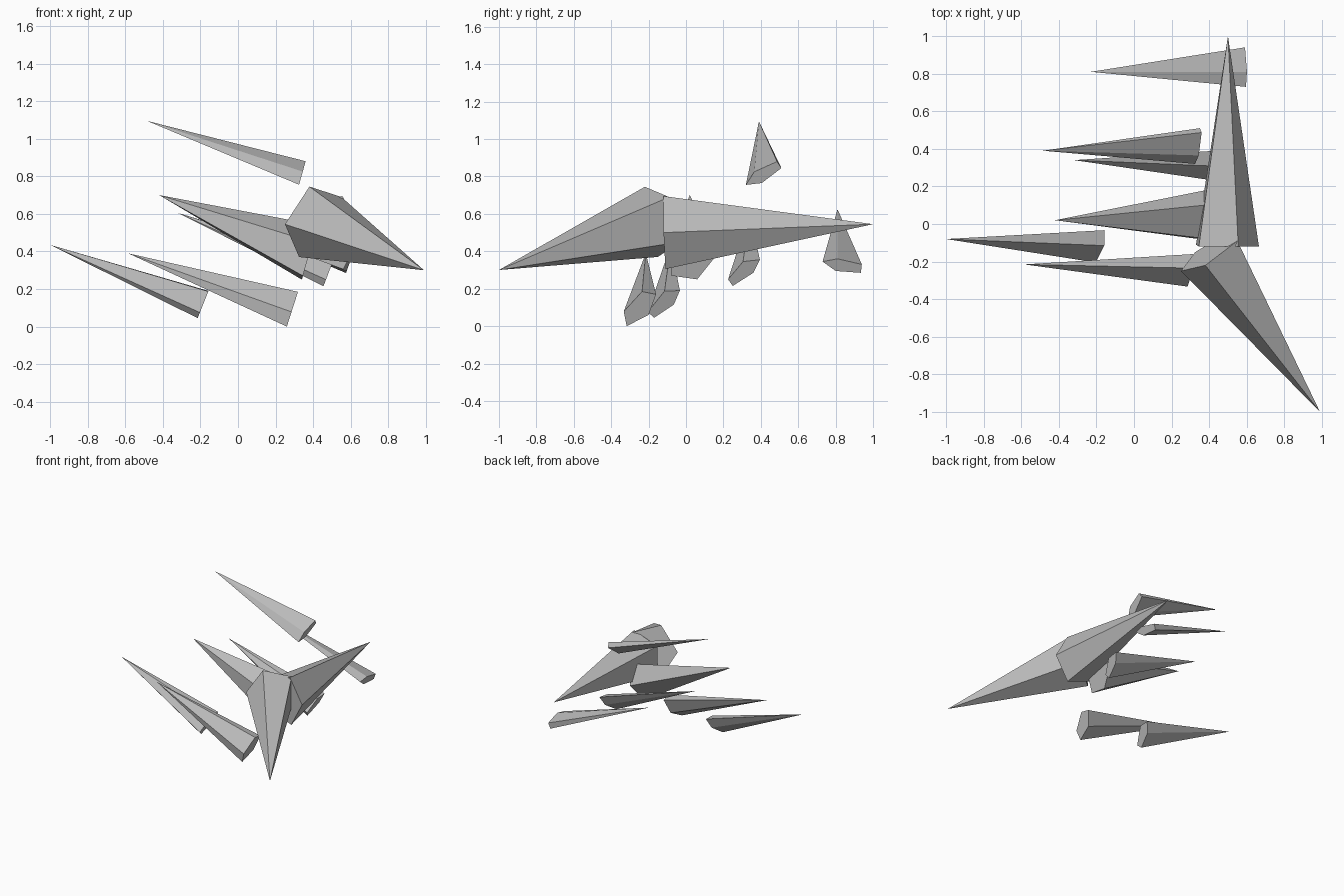
import bpy, bmesh
from mathutils import Vector

grey = bpy.data.materials.new("stone_grey")
grey.diffuse_color = (0.5, 0.5, 0.5, 1)


def spike(name, tip, ring):
    """Closed five-sided spike: a base ring joined to a tip."""
    bm = bmesh.new()
    apex = bm.verts.new(Vector(tip))
    base = [bm.verts.new(Vector(p)) for p in ring]
    bm.faces.new(base)
    for a, b in zip(base, base[1:] + base[:1]):
        bm.faces.new((b, a, apex))
    bmesh.ops.recalc_face_normals(bm, faces=bm.faces)
    mesh = bpy.data.meshes.new(name)
    bm.to_mesh(mesh)
    bm.free()
    mesh.materials.append(grey)
    obj = bpy.data.objects.new(name, mesh)
    bpy.context.collection.objects.link(obj)


def side_spike(name, tip, x_low, lean, section):
    """Spike pointing to -x; its base leans with height from its lowest point."""
    low = min(z for y, z in section)
    spike(name, tip, [(x_low + lean * (z - low), y, z) for y, z in section])


# Two large spikes meeting at their bases
spike("large_rear_spike", (0.50, 1.0, 0.545),
      [(0.555, -0.12, 0.695), (0.345, -0.12, 0.62), (0.33, -0.11, 0.39),
       (0.56, -0.11, 0.305), (0.665, -0.12, 0.50)])
spike("large_front_spike", (0.99, -1.0, 0.30),
      [(0.38, -0.22, 0.745), (0.25, -0.25, 0.545), (0.325, -0.15, 0.37),
       (0.52, -0.03, 0.45), (0.55, -0.09, 0.69)])

# Small spikes pointing sideways; sections are (y, z) around each base
side_spike("top_spike", (-0.485, 0.39, 1.095), 0.325, 0.28,
           [(0.32, 0.755), (0.405, 0.765), (0.51, 0.845), (0.487, 0.88), (0.365, 0.825)])
side_spike("middle_spike", (-0.42, 0.02, 0.70), 0.34, 0.28,
           [(-0.08, 0.27), (0.06, 0.25), (0.18, 0.40), (0.105, 0.54), (-0.08, 0.45)])
side_spike("inner_spike", (-0.32, 0.34, 0.605), 0.455, 0.38,
           [(0.225, 0.25), (0.25, 0.215), (0.36, 0.285), (0.395, 0.355), (0.305, 0.345)])
side_spike("outer_spike", (-1.0, -0.08, 0.435), -0.215, 0.40,
           [(-0.205, 0.075), (-0.17, 0.045), (-0.065, 0.115), (-0.033, 0.19), (-0.115, 0.187)])
side_spike("lower_spike", (-0.585, -0.215, 0.39), 0.26, 0.32,
           [(-0.333, 0.078), (-0.317, 0.0), (-0.20, 0.06), (-0.16, 0.17), (-0.235, 0.185)])
side_spike("far_spike", (-0.23, 0.81, 0.625), 0.575, 0.35,
           [(0.73, 0.345), (0.80, 0.295), (0.935, 0.285), (0.94, 0.33), (0.81, 0.36)])
